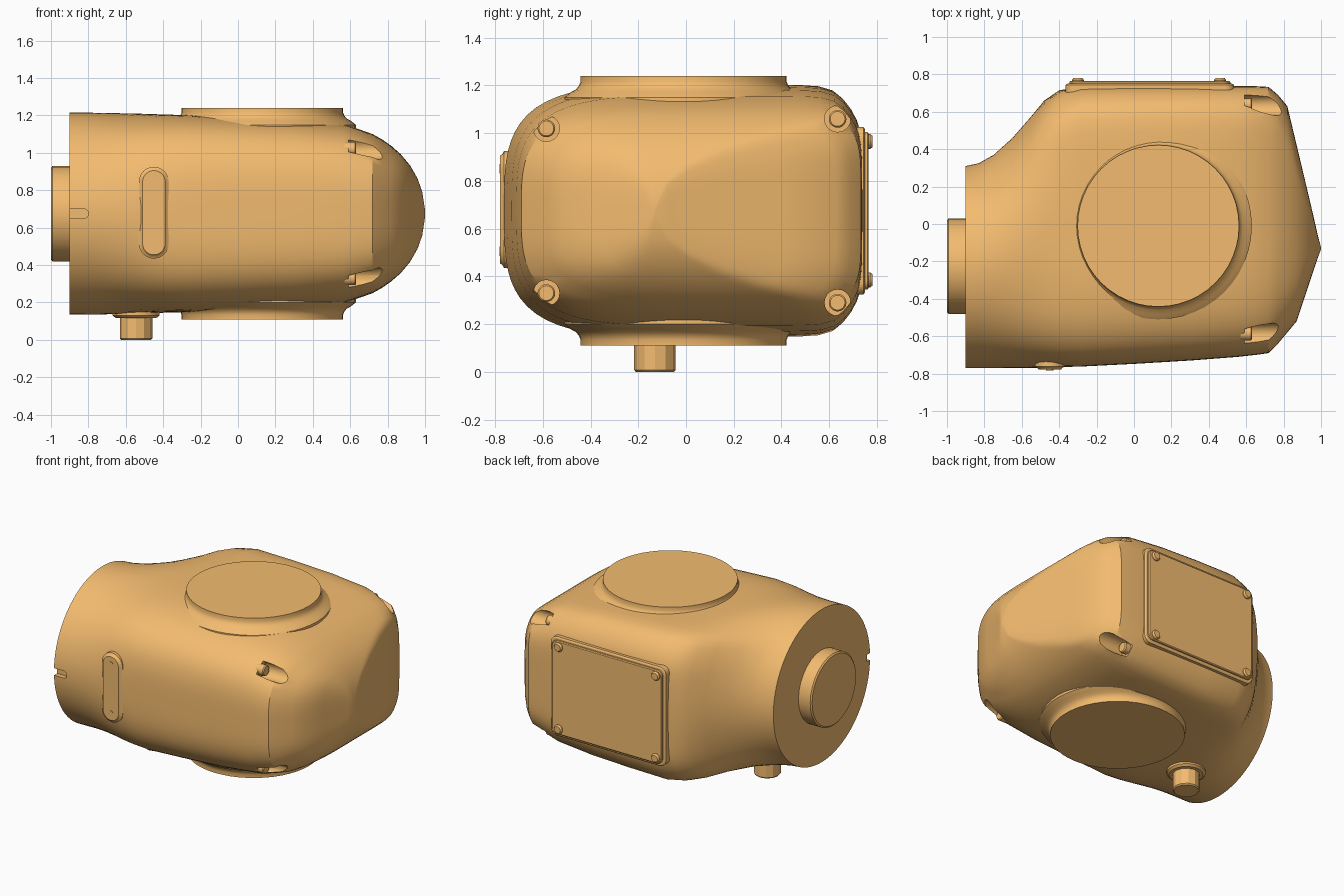
import bpy, bmesh, math
from mathutils import Vector

if "Cube" in bpy.data.objects:
    bpy.data.objects.remove(bpy.data.objects["Cube"])

ZC = 0.675
mat = bpy.data.materials.new("orange_paint")
mat.diffuse_color = (0.90, 0.50, 0.16, 1)
mat.use_nodes = True
mat.node_tree.nodes["Principled BSDF"].inputs["Base Color"].default_value = mat.diffuse_color


def finish(name, bm, angle=30):
    bmesh.ops.recalc_face_normals(bm, faces=bm.faces)
    me = bpy.data.meshes.new(name)
    bm.to_mesh(me)
    bm.free()
    ob = bpy.data.objects.new(name, me)
    bpy.context.collection.objects.link(ob)
    me.materials.append(mat)
    smooth(ob, angle)
    return ob


def smooth(ob, angle=30):
    bpy.ops.object.select_all(action='DESELECT')
    ob.select_set(True)
    bpy.context.view_layer.objects.active = ob
    bpy.ops.object.shade_smooth_by_angle(angle=math.radians(angle))


def loft(name, rings, angle=30):
    """Skin a list of equal-length closed rings and cap both ends."""
    bm = bmesh.new()
    vs = [[bm.verts.new(p) for p in r] for r in rings]
    n = len(vs[0])
    for a, b in zip(vs, vs[1:]):
        for i in range(n):
            bm.faces.new((a[i], a[(i + 1) % n], b[(i + 1) % n], b[i]))
    bm.faces.new(vs[0])
    bm.faces.new(vs[-1])
    return finish(name, bm, angle)


def lathe(name, origin, axis, profile, sides=24, angle=30):
    """Revolve (radius, distance) pairs about an axis through origin."""
    q = Vector((0, 0, 1)).rotation_difference(Vector(axis))
    rings = [[Vector(origin) + q @ Vector((r * math.cos(2 * math.pi * i / sides),
                                           r * math.sin(2 * math.pi * i / sides), d))
              for i in range(sides)] for r, d in profile]
    return loft(name, rings, angle)


def rounded_plate(name, cx, cz, w, h, r, layers):
    """Rounded rectangle in the xz plane, layers are (inset, y)."""
    rings = []
    for inset, y in layers:
        ring, rr = [], r - inset
        for k, (sx, sz) in enumerate(((1, 1), (-1, 1), (-1, -1), (1, -1))):
            for j in range(9):
                t = math.pi / 2 * (k + j / 8)
                ring.append((cx + sx * (w / 2 - r) + rr * math.cos(t), y,
                             cz + sz * (h / 2 - r + 1e-4) + rr * math.sin(t)))
        rings.append(ring)
    return loft(name, rings)


def cut(body, cutter):
    m = body.modifiers.new("cut", 'BOOLEAN')
    m.object, m.operation, m.solver = cutter, 'DIFFERENCE', 'EXACT'
    bpy.context.view_layer.objects.active = body
    bpy.ops.object.modifier_apply(modifier=m.name)
    bpy.data.objects.remove(cutter)


# Housing sections: x, front y, back y, half height, round-to-box blend
SECTIONS = [
    (-0.90, -0.77, 0.31, 0.540, 0.0), (-0.83, -0.77, 0.325, 0.540, 0.02),
    (-0.75, -0.77, 0.37, 0.539, 0.10), (-0.65, -0.77, 0.46, 0.537, 0.28),
    (-0.55, -0.77, 0.575, 0.535, 0.52), (-0.48, -0.767, 0.66, 0.533, 0.72),
    (-0.40, -0.765, 0.715, 0.53, 0.88), (-0.28, -0.762, 0.735, 0.527, 1.0),
    (0.00, -0.748, 0.742, 0.518, 1.0), (0.30, -0.73, 0.742, 0.505, 1.0),
    (0.56, -0.71, 0.738, 0.480, 1.0), (0.65, -0.70, 0.737, 0.450, 1.0),
    (0.72, -0.69, 0.733, 0.425, 1.0), (0.77, -0.64, 0.69, 0.397, 1.0),
    (0.82, -0.58, 0.63, 0.362, 1.0), (0.87, -0.52, 0.42, 0.318, 1.0),
    (0.92, -0.37, 0.21, 0.258, 1.0), (0.96, -0.25, 0.04, 0.188, 1.0),
    (0.985, -0.175, -0.07, 0.117, 1.0), (1.0, -0.135, -0.125, 0.02, 1.0)]


def section(x, y0, y1, h, k, n=96):
    a, yc, ring = (y1 - y0) / 2, (y0 + y1) / 2, []
    for i in range(n):
        t = 2 * math.pi * i / n
        u, v = math.cos(t), math.sin(t)
        au, av = abs(u), abs(v)
        if u < 0:      # soft front half
            box = (au ** 3.5 + av ** 3.5) ** (-1 / 3.5)
        else:          # back half with chamfered corners
            p = 24
            box = (au ** p + av ** p + (0.70 * au + 0.413 * av) ** p) ** (-1 / p)
        r = 1 + (box - 1) * k
        ring.append((x, yc + a * r * u, ZC + h * r * v))
    return ring


housing = loft("housing", [section(*s) for s in SECTIONS])

# Alignment notch at the round mouth
cut(housing, rounded_plate("notch_cutter", -0.90, ZC, 0.20, 0.05, 0.024,
                           [(0, -0.85), (0, -0.735)]))

# Corner pockets with bolts
for y, dz in ((-0.585, 0.345), (0.635, 0.385)):
    for s in (-1, 1):
        z = ZC + s * dz
        cut(housing, lathe("pocket_cutter", (0.59, y, z), (1, 0, 0),
                           [(0.055, 0), (0.055, 0.4)], 20))
        lathe("corner_bolt", (0.57, y, z), (1, 0, 0),
              [(0.037, 0), (0.037, 0.055), (0.031, 0.062)], 20)
smooth(housing, 30)

# Large flanges above and below, with flared base
for name, s in (("top_flange", 1), ("bottom_flange", -1)):
    lathe(name, (0.13, -0.01, ZC), (0, 0, s),
          [(0.50, 0.40), (0.50, 0.475), (0.475, 0.495), (0.45, 0.509),
           (0.438, 0.525), (0.432, 0.54), (0.432, 0.565)], 48)

# Shaft stub on the round mouth
lathe("shaft_stub", (-1.0, -0.225, ZC), (1, 0, 0),
      [(0.245, 0), (0.255, 0.008), (0.255, 0.14)], 28)

# Drain plug and its seat underneath
lathe("plug_seat", (-0.545, -0.13, 0.118), (0, 0, 1), [(0.11, 0), (0.125, 0.012), (0.125, 0.1)], 24)
lathe("drain_plug", (-0.545, -0.13, 0), (0, 0, 1),
      [(0.08, 0), (0.087, 0.008), (0.087, 0.2)], 12, 25)

# Front strap with two screws
rounded_plate("front_strap", -0.45, ZC + 0.005, 0.16, 0.49, 0.08,
              [(0, -0.72), (0, -0.762), (0.012, -0.768), (0.02, -0.779)])
for z in (0.505, 0.85):
    lathe("strap_screw", (-0.45, -0.76, z), (0, -1, 0), [(0.02, 0), (0.02, 0.022)], 16)

# Back cover plate with four screws
rounded_plate("cover_gasket", 0.085, ZC, 0.90, 0.70, 0.05, [(0, 0.69), (0, 0.744), (0.01, 0.75)])
rounded_plate("back_cover", 0.085, ZC, 0.86, 0.66, 0.04, [(0, 0.70), (0, 0.760), (0.006, 0.765)])
for x in (-0.30, 0.46):
    for z in (ZC - 0.29, ZC + 0.29):
        lathe("cover_screw", (x, 0.75, z), (0, 1, 0),
              [(0.032, 0), (0.032, 0.02), (0.024, 0.031)], 16)
